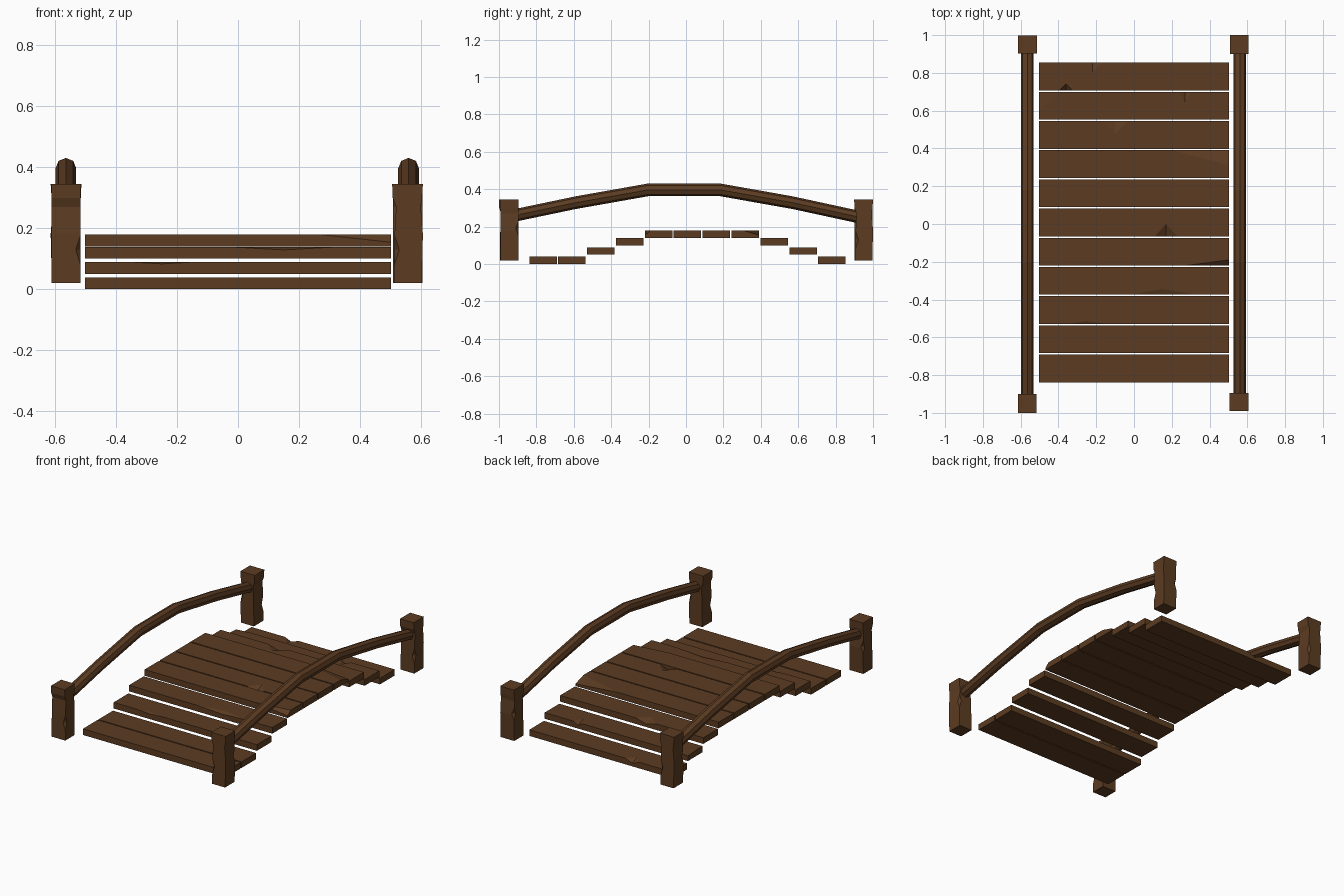
import bpy, bmesh, math
from mathutils import Vector, Matrix

if "Cube" in bpy.data.objects:
    bpy.data.objects.remove(bpy.data.objects["Cube"], do_unlink=True)

wood = bpy.data.materials.new("brown wood")
wood.use_nodes = True
COLOR = (0.107, 0.045, 0.016, 1)
wood.diffuse_color = COLOR
wood.node_tree.nodes["Principled BSDF"].inputs["Base Color"].default_value = COLOR


def finish(name, bm):
    bmesh.ops.recalc_face_normals(bm, faces=bm.faces)
    mesh = bpy.data.meshes.new(name)
    bm.to_mesh(mesh)
    bm.free()
    mesh.materials.append(wood)
    obj = bpy.data.objects.new(name, mesh)
    bpy.context.collection.objects.link(obj)
    return obj


def loft(bm, rings):
    """Skin a list of equal vertex rings and cap both ends."""
    rings = [[bm.verts.new(p) for p in ring] for ring in rings]
    n = len(rings[0])
    for a, b in zip(rings, rings[1:]):
        for i in range(n):
            j = (i + 1) % n
            bm.faces.new((a[i], a[j], b[j], b[i]))
    bm.faces.new(rings[0])
    bm.faces.new(rings[-1])


def carve(obj, chips):
    """Cut diamond-shaped chips, each given as (centre, radii), out of an object."""
    for centre, radii in chips:
        bm = bmesh.new()
        for axis in range(3):
            for sign in (-1, 1):
                p = Vector(centre)
                p[axis] += sign * radii[axis]
                bm.verts.new(p)
        bmesh.ops.convex_hull(bm, input=bm.verts)
        cutter = finish("chip_cutter", bm)
        cutter.hide_render = True
        mod = obj.modifiers.new("chip", 'BOOLEAN')
        mod.operation = 'DIFFERENCE'
        mod.solver = 'EXACT'
        mod.object = cutter
        bpy.context.view_layer.objects.active = obj
        bpy.ops.object.modifier_apply(modifier=mod.name)
        bpy.data.objects.remove(cutter, do_unlink=True)


# Deck planks, stepping up to a flat middle
HALF, THICK, PITCH, DEPTH = 0.503, 0.039, 0.1545, 0.147
STEPS = (0, 0, 0.05, 0.1, 0.14, 0.14, 0.14, 0.14, 0.1, 0.05, 0)
# plank index: (x, edge side in y, radii of the chip)
CHIPS = {
    2: [(-0.25, -1, (0.1, 0.015, 0.006))],
    3: [(0.15, -1, (0.18, 0.03, 0.01))],
    4: [(HALF, -1, (0.23, 0.03, 0.025))],
    5: [(0.17, -1, (0.06, 0.065, 0.025))],
    7: [(HALF, 1, (0.3, 0.08, 0.025))],
    8: [(-0.1, 1, (0.07, 0.065, 0.02))],
    9: [(0.27, 1, (0.035, 0.055, 0.02)), (-HALF, 1, (0.11, 0.1, 0.006))],
    10: [(-0.22, 1, (0.05, 0.05, 0.02)), (-0.36, -1, (0.035, 0.035, 0.025))],
}
for i, z in enumerate(STEPS):
    y = 0.008 + (i - 5) * PITCH
    bm = bmesh.new()
    bmesh.ops.create_cube(bm, size=1, matrix=Matrix.Translation((0, y, z + THICK / 2))
                          @ Matrix.Diagonal((2 * HALF, DEPTH, THICK, 1)))
    plank = finish(f"plank_{i + 1}", bm)
    carve(plank, [((x, y + side * DEPTH / 2, z + THICK), r)
                  for x, side, r in CHIPS.get(i, [])])

# Hewn posts: one slightly wavy profile (height, min x, max x), turned at each corner
PROFILE = ((0.02, -0.045, 0.046), (0.18, -0.043, 0.05), (0.27, -0.038, 0.043),
           (0.3, -0.049, 0.047), (0.345, -0.051, 0.05))
POSTS = (("front_left_post", 0.557, -0.943, 0), ("front_right_post", -0.565, -0.95, 90),
         ("back_left_post", 0.557, 0.95, 90), ("back_right_post", -0.565, 0.95, 180))
for name, x, y, turn in POSTS:
    bm = bmesh.new()
    loft(bm, [[(lo, -0.048, z), (hi, -0.048, z), (hi, 0.048, z), (lo, 0.048, z)]
              for z, lo, hi in PROFILE])
    post = finish(name, bm)
    carve(post, [((-0.044, -0.048, 0.13), (0.016, 0.016, 0.05)),
                 ((0.049, 0.048, 0.19), (0.016, 0.016, 0.045))])
    post.data.transform(Matrix.Translation((x, y, 0)) @ Matrix.Rotation(math.radians(turn), 4, 'Z'))

# Arched eight-sided handrails
ARCH = ((-0.93, 0.257), (-0.59, 0.328), (-0.2, 0.397), (0.18, 0.397), (0.57, 0.328), (0.93, 0.25))
RADIUS, SIDES = 0.034, 8
for name, x in (("left_handrail", 0.56), ("right_handrail", -0.565)):
    bm = bmesh.new()
    loft(bm, [[(x + RADIUS * math.sin(k * math.tau / SIDES), y,
                z + RADIUS * math.cos(k * math.tau / SIDES)) for k in range(SIDES)]
              for y, z in ARCH])
    finish(name, bm)
